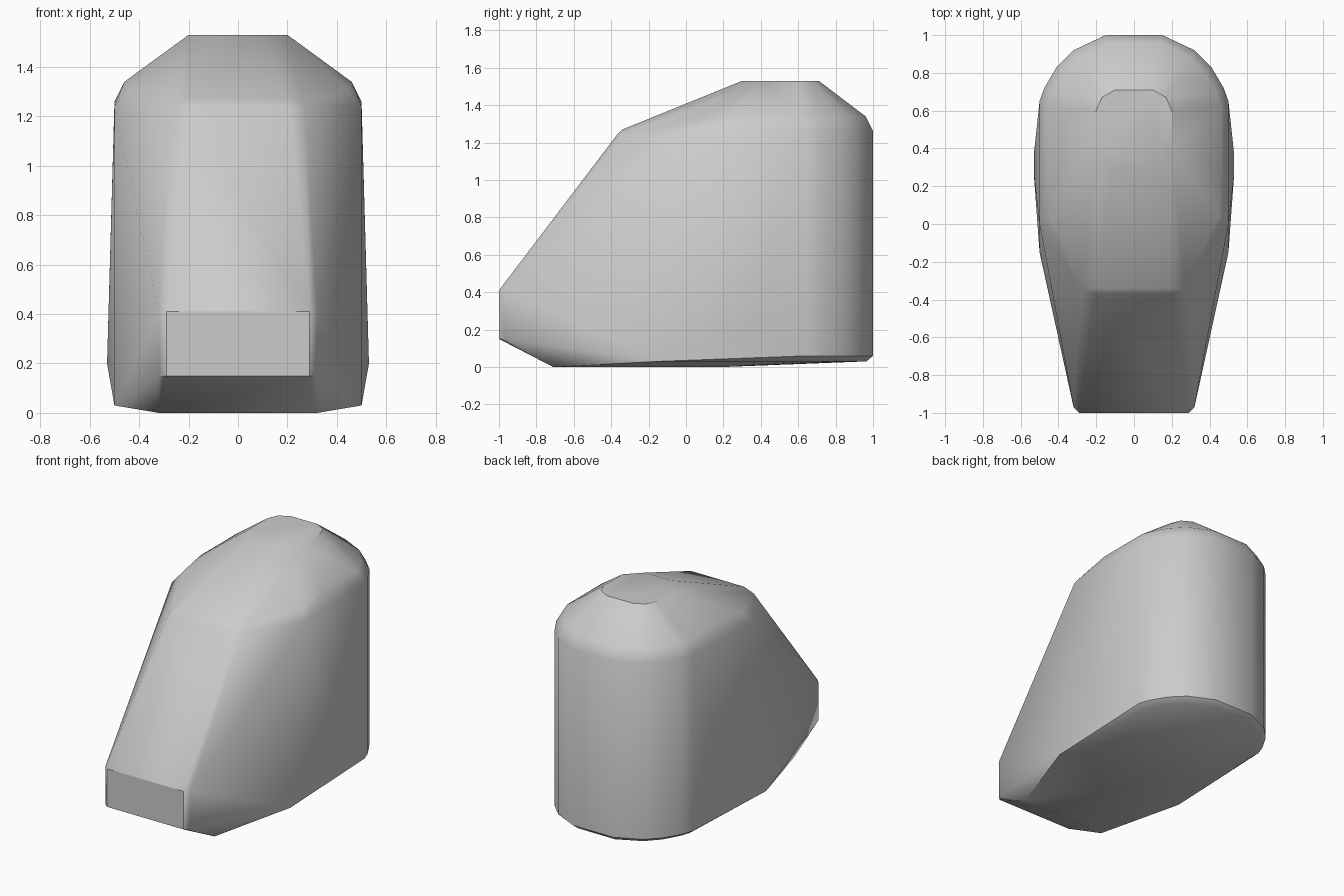
import bpy
import bmesh
from math import radians

cube = bpy.data.objects.get("Cube")
if cube:
    bpy.data.objects.remove(cube, do_unlink=True)

# Plain grey finish
grey = bpy.data.materials.new("plain grey")
grey.use_nodes = True
tone = (0.6, 0.6, 0.6, 1)
grey.diffuse_color = tone
grey.node_tree.nodes["Principled BSDF"].inputs["Base Color"].default_value = tone

# Half of the rounded rear outline, running from the side to the back
rear_arc = [(.5, .65), (.475, .72), (.41, .83), (.32, .92), (.15, 1)]


def level(points, z):
    """Lift a flat half outline to one height."""
    return [(x, y, z) for x, y in points]


def inset_arc(amount, z):
    """Rear outline pulled inwards, for the rounded rims."""
    return [(x * (1 - 2 * amount), y - amount * y, z) for x, y in rear_arc]


# Blunt nose with clipped corners
nose = [(x, y, z) for x, y in [(.29, -1), (.32, -.97)] for z in (.15, .41)]

# Underside and its narrow bevel
floor = level([(.32, -.71), (.32, .2)], 0)
lower_rim = [(.5, -.15, .03)] + inset_arc(.035, .03)
sides = level([(.5, -.1)] + rear_arc, .06) + level([(.53, .26), (.53, .37)], .2)

# Upper edge of the walls and top of the sloping front
upper_rim = level(rear_arc, 1.26) + [(.5, 0, 1.24)]
brow = [(.21, -.37, 1.24), (.27, -.345, 1.24), (.2, -.34, 1.27), (.19, -.28, 1.29)]
roof_rim = inset_arc(.04, 1.34) + [(.46, .25, 1.34), (.45, .05, 1.31)]

# Small flat crown
crown = level([(.1, .3), (.2, .4), (.2, .6), (.17, .67), (.1, .71)], 1.53)

# Mirror the half profile and wrap a single skin around it
bm = bmesh.new()
for part in (nose, floor, lower_rim, sides, upper_rim, brow, roof_rim, crown):
    for x, y, z in part:
        for side in (-1, 1):
            bm.verts.new((x * side, y, z))
hull = bmesh.ops.convex_hull(bm, input=bm.verts[:])
loose = [v for v in bm.verts if not v.link_faces]
bmesh.ops.delete(bm, geom=loose, context='VERTS')
bmesh.ops.dissolve_limit(bm, angle_limit=radians(1), verts=bm.verts[:], edges=bm.edges[:])
bmesh.ops.recalc_face_normals(bm, faces=bm.faces[:])

mesh = bpy.data.meshes.new("body_shell")
bm.to_mesh(mesh)
bm.free()
mesh.materials.append(grey)
body = bpy.data.objects.new("body_shell", mesh)
bpy.context.collection.objects.link(body)

# Soft rounded rims, crisp nose and crown edges
bpy.ops.object.select_all(action='DESELECT')
body.select_set(True)
bpy.context.view_layer.objects.active = body
bpy.ops.object.shade_smooth_by_angle(angle=radians(35))
